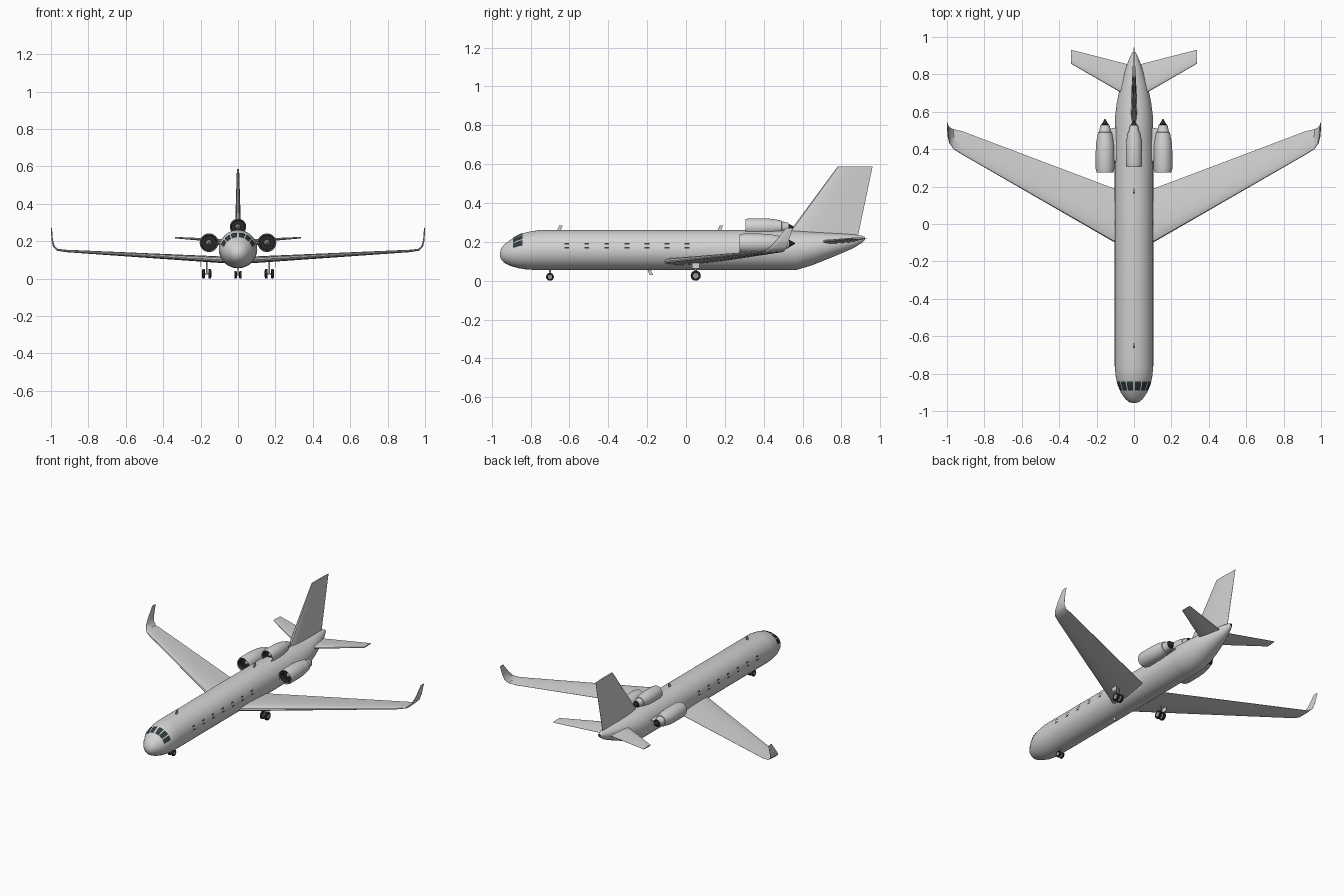
import bpy, bmesh
from math import sin, cos, pi, radians
from mathutils import Vector

cube = bpy.data.objects.get("Cube")
if cube:
    bpy.data.objects.remove(cube, do_unlink=True)


def material(name, r, g, b):
    mat = bpy.data.materials.new(name)
    mat.use_nodes = True
    mat.diffuse_color = (r, g, b, 1)
    mat.node_tree.nodes["Principled BSDF"].inputs["Base Color"].default_value = (r, g, b, 1)
    return mat


WHITE = material("white paint", .65, .65, .65)
GLASS = material("dark glass", .03, .045, .05)
BLACK = material("black rubber", .02, .02, .022)
METAL = material("grey metal", .3, .3, .33)
parts = []


def finish(name, bm, mats):
    bmesh.ops.recalc_face_normals(bm, faces=bm.faces)
    mesh = bpy.data.meshes.new(name)
    bm.to_mesh(mesh)
    bm.free()
    for mat in mats:
        mesh.materials.append(mat)
    obj = bpy.data.objects.new(name, mesh)
    bpy.context.collection.objects.link(obj)
    parts.append(obj)
    return obj


def loft(name, rings, mats, bands=None, caps=(0, 0)):
    """Skin closed rings of points; bands gives a material index per strip."""
    bm = bmesh.new()
    rows = [[bm.verts.new(p) for p in ring] for ring in rings]
    n = len(rows[0])
    for i, (a, b) in enumerate(zip(rows, rows[1:])):
        for k in range(n):
            face = bm.faces.new((a[k], a[(k + 1) % n], b[(k + 1) % n], b[k]))
            face.material_index = bands[i] if bands else 0
    for row, index in zip((rows[0], rows[-1]), caps):
        bm.faces.new(row).material_index = index
    return finish(name, bm, mats)


def lathe(name, centre, profile, mats, bands=None, axis="y", caps=(0, 0), sides=32):
    """Turn (distance, radius) pairs about the y or x axis."""
    rings = []
    for d, r in profile:
        ring = []
        for k in range(sides):
            u, v = r * cos(2 * pi * k / sides), r * sin(2 * pi * k / sides)
            ring.append(Vector(centre) + Vector((u, d, v) if axis == "y" else (d, u, v)))
        rings.append(ring)
    return loft(name, rings, mats, bands, caps)


HALF = [(0, 0), (.02, .25), (.08, .41), (.2, .49), (.35, .5), (.6, .36), (.8, .2), (1, .03)]


def surface(name, sections, side=1):
    """Aerofoil from sections: x, z, leading y, trailing y, thickness, tilt."""
    loop = HALF + [(c, -t) for c, t in reversed(HALF[1:])]
    rings = []
    for x, z, lead, trail, thick, tilt in sections:
        rings.append([(side * (x - sin(tilt) * t * thick), lead + c * (trail - lead),
                       z + cos(tilt) * t * thick) for c, t in loop])
    return loft(name, rings, [WHITE])


def box(name, centre, size, mat, shear=0):
    bm = bmesh.new()
    bmesh.ops.create_cube(bm, size=1)
    for v in bm.verts:
        v.co = Vector(c * s for c, s in zip(v.co, size)) + Vector(centre)
        v.co.y += shear * (v.co.z - centre[2])
    return finish(name, bm, [mat])


# Fuselage stations: y, half width, top z, bottom z
BODY = [(-.958, .006, .14, .13), (-.952, .027, .165, .11), (-.935, .047, .187, .092),
        (-.9, .071, .213, .075), (-.86, .088, .236, .064), (-.82, .097, .25, .058),
        (-.76, .103, .26, .055), (.5, .103, .26, .055), (.57, .102, .257, .056),
        (.65, .092, .252, .08), (.73, .075, .247, .112), (.81, .052, .242, .145),
        (.87, .031, .237, .172), (.905, .016, .232, .195), (.92, .008, .226, .21)]


def skin(y, angle, lift=0):
    """Point on the fuselage, angle measured from the top."""
    for a, b in zip(BODY, BODY[1:]):
        if y <= b[0]:
            break
    f = (y - a[0]) / (b[0] - a[0])
    w, top, low = (p + f * (q - p) for p, q in zip(a[1:], b[1:]))
    return ((w + lift) * sin(angle), y, (top + low) / 2 + ((top - low) / 2 + lift) * cos(angle))


loft("fuselage", [[skin(s[0], 2 * pi * k / 48) for k in range(48)] for s in BODY],
     [WHITE, BLACK], caps=(0, 1))


def pane(name, y0, y1, a0, a1, mat, lift):
    """Thin window plate that follows the fuselage."""
    bm = bmesh.new()
    n = 4
    grid = [[bm.verts.new(skin(y0 + (y1 - y0) * i / n, radians(a0 + (a1 - a0) * j / n), lift))
             for j in range(n + 1)] for i in range(n + 1)]
    for i in range(n):
        for j in range(n):
            bm.faces.new((grid[i][j], grid[i + 1][j], grid[i + 1][j + 1], grid[i][j + 1]))
    obj = finish(name, bm, [mat])
    # Keep the plate facing outwards
    middle = obj.data.polygons[5]
    if middle.normal.x * middle.center.x < 0:
        obj.data.flip_normals()


# Upright tail fin
surface("tail_fin", [(0, .235, .52, .886, .034, pi / 2), (0, .587, .78, .96, .012, pi / 2)])

# Intake lip, duct, fan, shell, nozzle and exhaust cone of an engine
POD = [(.02, .004), (.045, .016), (.045, .04), (.004, .042), (0, .045), (.02, .05), (.11, .05),
       (.16, .047), (.215, .037), (.216, .032), (.255, .024), (.256, .019), (.287, .002)]
POD_BANDS = [2, 1, 1, 0, 0, 0, 0, 0, 0, 0, 1, 1]


def engine(name, x, y, z, scale):
    lathe(name, (x, y, z), [(d * (.87 if scale < 1 else 1), r * scale) for d, r in POD],
          [WHITE, BLACK, METAL], POD_BANDS, caps=(2, 1))


engine("centre_engine", 0, .305, .277, .88)


def wheel(name, x, y, r, width):
    """Dark tyre with a lighter hub on both faces."""
    h = width / 2
    lathe(name, (x, y, r), [(-h * .8, r * .55), (-h, r * .7), (-h * .7, r), (h * .7, r),
                            (h, r * .7), (h * .8, r * .55)],
          [BLACK, METAL], axis="x", caps=(1, 1), sides=20)


for side, label in ((1, "left"), (-1, "right")):
    # Wing bending up into a winglet
    surface(label + "_wing", [
        (.07, .1, -.118, .176, .036, .05), (.92, .148, .372, .497, .013, .05),
        (.965, .154, .4, .507, .011, .5), (.985, .172, .43, .517, .01, 1.1),
        (.994, .21, .465, .53, .008, 1.4), (.997, .272, .515, .55, .005, 1.5)], side)
    surface(label + "_tailplane", [(.01, .198, .668, .848, .022, .07),
                                   (.337, .219, .857, .932, .008, .07)], side)
    # Side engine and its pylon
    engine(label + "_engine", side * .155, .275, .192, 1)
    surface(label + "_pylon", [(.06, .19, .33, .52, .022, 0), (.13, .19, .33, .51, .022, 0)], side)

    # Windscreen panes and cabin windows
    for i in range(3):
        pane(f"{label}_windscreen_{i}", -.89, -.842, side * (4 + 24 * i),
             side * (24 + 24 * i), GLASS, .003)
    for i in range(7):
        y = -.613 + .103 * i
        pane(f"{label}_window_frame_{i}", y - .012, y + .012, side * 69, side * 86, GLASS, .002)
        pane(f"{label}_window_pane_{i}", y - .012, y + .012, side * 74, side * 81, WHITE, .0035)

    # Landing gear
    wheel(label + "_nose_wheel", side * .013, -.7, .02, .014)
    for x in (.151, .184):
        wheel(f"{label}_main_wheel_{x}", side * x, .05, .026, .016)
    box(label + "_main_axle", (side * .167, .05, .026), (.03, .01, .01), METAL)
    box(label + "_main_strut", (side * .167, .05, .06), (.009, .012, .07), METAL)
    box(label + "_gear_door", (side * .198, .05, .078), (.003, .04, .03), WHITE)

box("nose_axle", (0, -.7, .02), (.02, .008, .008), METAL)
box("nose_strut", (0, -.7, .045), (.007, .009, .05), METAL)

# Blade aerials
for i, (y, z, lean) in enumerate(((-.65, .268, .4), (.175, .268, .4), (-.185, .045, -.4))):
    box(f"aerial_{i}", (0, y, z), (.005, .018, .03), WHITE, lean)

# Smooth shading with crisp edges
bpy.ops.object.select_all(action="DESELECT")
for obj in parts:
    obj.select_set(True)
bpy.context.view_layer.objects.active = parts[0]
bpy.ops.object.shade_smooth_by_angle(angle=radians(35))
